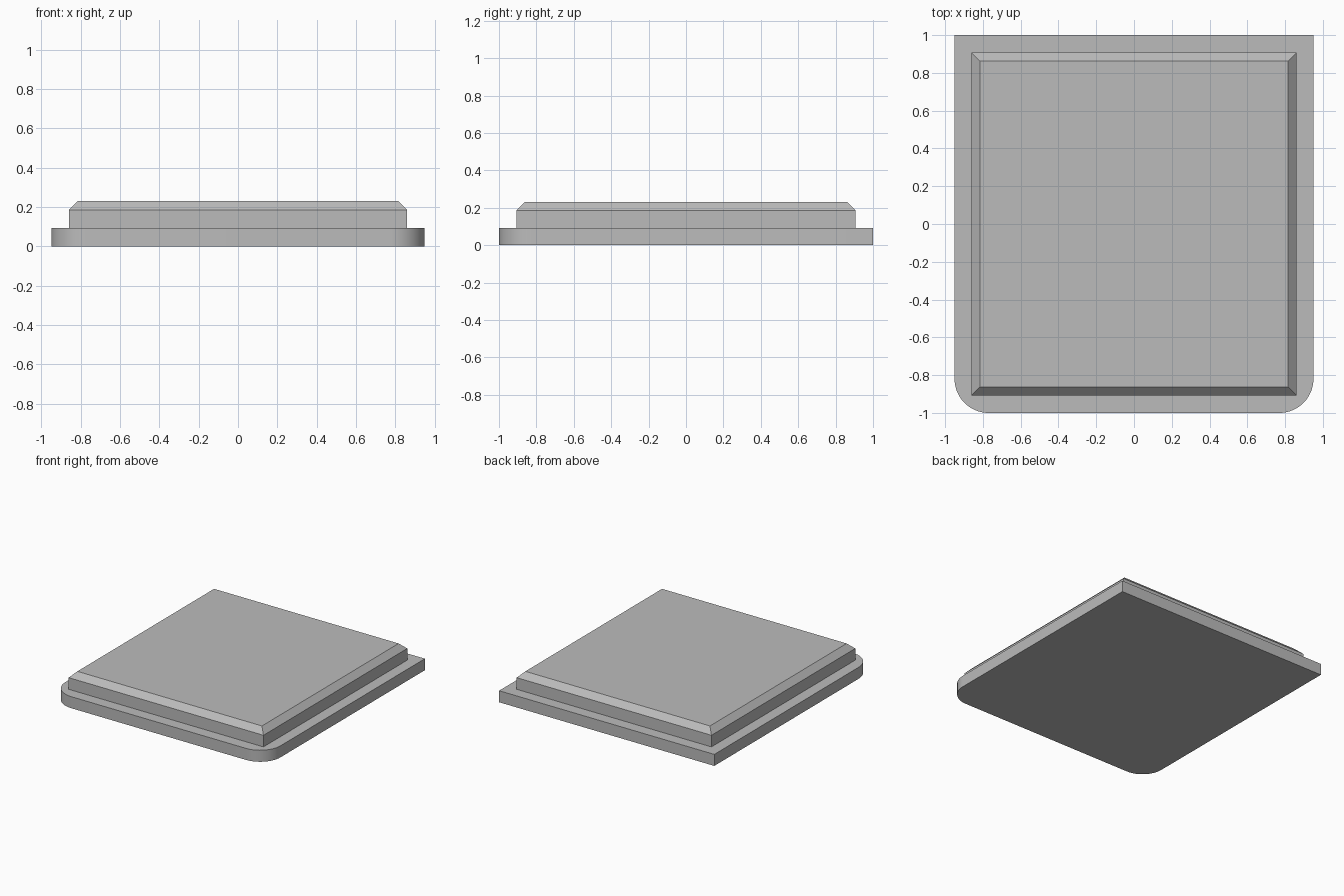
import bpy
import bmesh
import math

cube = bpy.data.objects.get("Cube")
if cube:
    bpy.data.objects.remove(cube, do_unlink=True)

# Single plain grey
GREY = (0.5, 0.5, 0.5, 1.0)
grey = bpy.data.materials.new("plain grey")
grey.use_nodes = True
grey.diffuse_color = GREY
grey.node_tree.nodes["Principled BSDF"].inputs["Base Color"].default_value = GREY


def make_slab(name, half_x, half_y, z_low, z_high, pick_edges, size, segments):
    """Box with the edges chosen by pick_edges chamfered or rounded."""
    bm = bmesh.new()
    bmesh.ops.create_cube(bm, size=2)
    for v in bm.verts:
        z = z_high if v.co.z > 0 else z_low
        v.co = (v.co.x * half_x, v.co.y * half_y, z)
    edges = [e for e in bm.edges if pick_edges(*[v.co for v in e.verts])]
    bmesh.ops.bevel(bm, geom=edges, offset=size, offset_type='OFFSET',
                    segments=segments, profile=0.5, affect='EDGES')
    bmesh.ops.recalc_face_normals(bm, faces=bm.faces)
    mesh = bpy.data.meshes.new(name)
    bm.to_mesh(mesh)
    bm.free()
    mesh.materials.append(grey)
    obj = bpy.data.objects.new(name, mesh)
    bpy.context.collection.objects.link(obj)
    return obj


# Base plate: the two front upright edges are rounded
base = make_slab("base_plate", 0.95, 1.0, 0.0, 0.092,
                 lambda a, b: a.y < 0 and b.y < 0 and a.x * b.x > 0, 0.18, 16)

# Raised panel: the top rim is chamfered
make_slab("raised_panel", 0.86, 0.907, 0.092, 0.23,
          lambda a, b: a.z > 0.2 and b.z > 0.2, 0.045, 1)

# Smooth the rounded corners, keep the other edges sharp
bpy.ops.object.select_all(action='DESELECT')
base.select_set(True)
bpy.context.view_layer.objects.active = base
bpy.ops.object.shade_smooth_by_angle(angle=math.radians(30))
